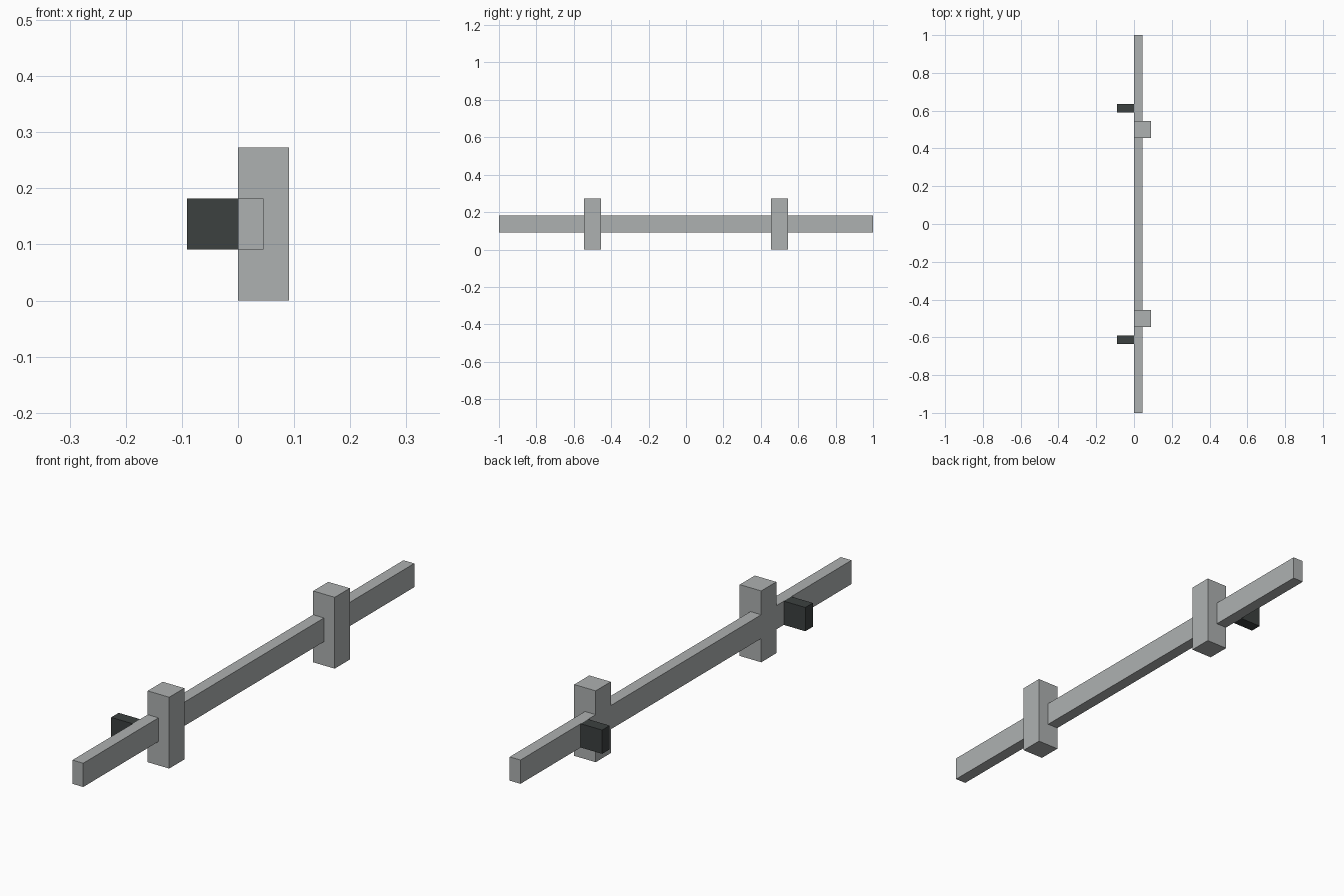
import bpy

if "Cube" in bpy.data.objects:
    bpy.data.objects.remove(bpy.data.objects["Cube"])


def material(name, rgb):
    m = bpy.data.materials.new(name)
    m.diffuse_color = (*rgb, 1.0)
    m.use_nodes = True
    m.node_tree.nodes["Principled BSDF"].inputs["Base Color"].default_value = m.diffuse_color
    return m


def box(name, low, high, mat):
    """Axis-aligned box between two corners."""
    bpy.ops.mesh.primitive_cube_add(size=1)
    ob = bpy.context.object
    ob.name = name
    ob.location = [(a + b) / 2 for a, b in zip(low, high)]
    ob.scale = [b - a for a, b in zip(low, high)]
    bpy.ops.object.transform_apply(location=True, rotation=False, scale=True)
    ob.data.materials.append(mat)
    return ob


light_grey = material("light_grey", (0.423, 0.440, 0.440))
dark_grey = material("dark_grey", (0.045, 0.053, 0.051))

U = 1 / 22  # module that all parts share

# Long horizontal rail
box("rail", (0, -1, 2 * U), (U, 1, 4 * U), light_grey)

# A post and a rear block toward each end
for side, label in ((-1, "front"), (1, "back")):
    y = side * 11 * U
    box(label + "_post", (0, y - U, 0), (2 * U, y + U, 6 * U), light_grey)
    y = side * 13.5 * U
    box(label + "_block", (-2 * U, y - U / 2, 2 * U), (0, y + U / 2, 4 * U), dark_grey)
